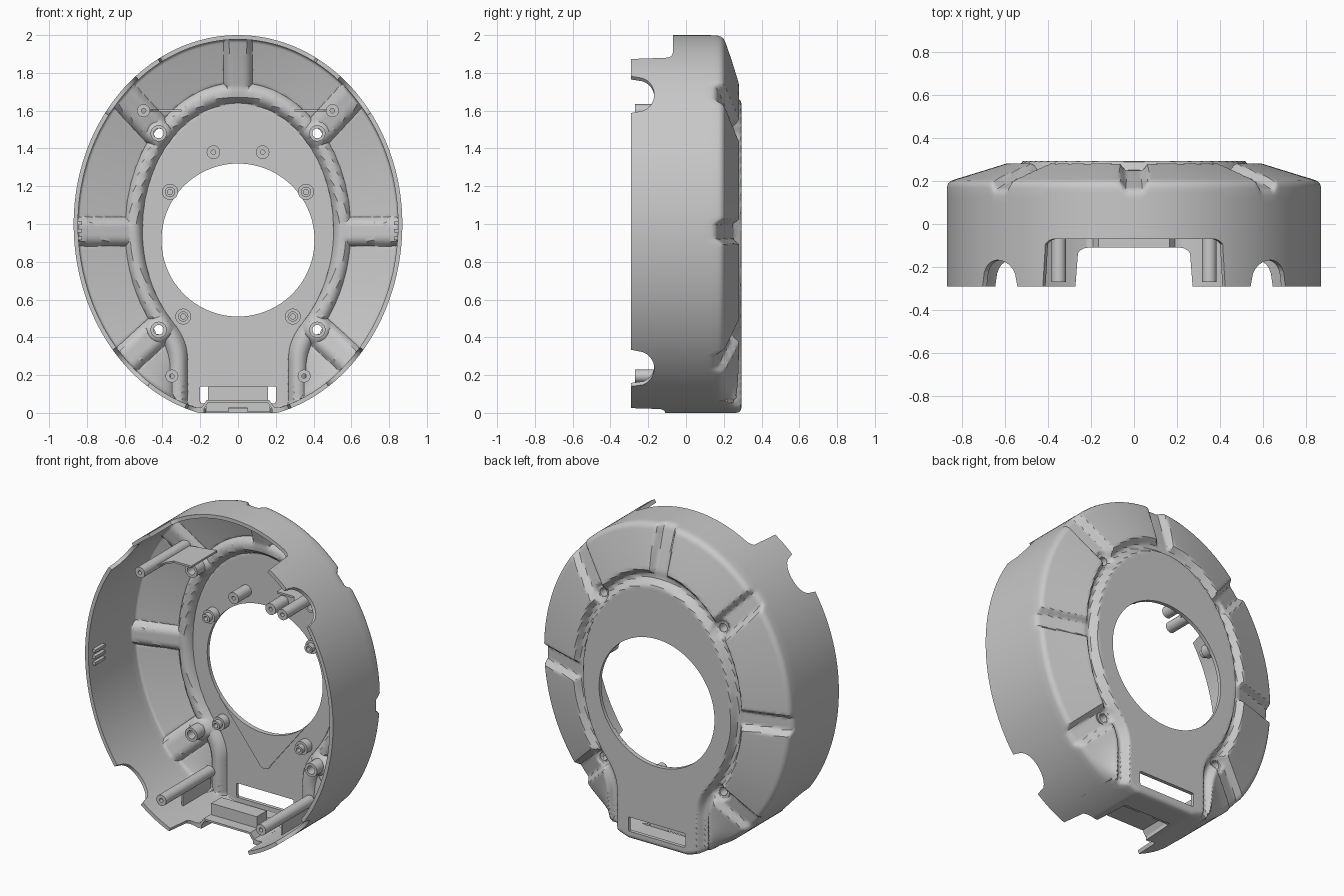
import bpy, bmesh, math
from mathutils import Vector

if "Cube" in bpy.data.objects:
    bpy.data.objects.remove(bpy.data.objects["Cube"], do_unlink=True)

grey = bpy.data.materials.new("plain grey")
grey.use_nodes = True
COLOUR = (0.58, 0.58, 0.58, 1)
grey.diffuse_color = COLOUR
grey.node_tree.nodes["Principled BSDF"].inputs["Base Color"].default_value = COLOUR

HOLE_Z, HOLE_R = 0.915, 0.405
FRONT = -0.29
SCREWS = [(sx * 0.42, z) for sx in (-1, 1) for z in (0.44, 1.48)]


def to_object(name, bm):
    mesh = bpy.data.meshes.new(name)
    bm.to_mesh(mesh)
    bm.free()
    mesh.materials.append(grey)
    ob = bpy.data.objects.new(name, mesh)
    bpy.context.collection.objects.link(ob)
    return ob


def finish(name, bm):
    bmesh.ops.recalc_face_normals(bm, faces=bm.faces)
    return to_object(name, bm)


def smooth(ob, angle=30):
    bpy.ops.object.select_all(action="DESELECT")
    ob.select_set(True)
    bpy.context.view_layer.objects.active = ob
    bpy.ops.object.shade_smooth_by_angle(angle=math.radians(angle))


def prism(bm, pts, axis, lo, hi):
    """Extrude a 2D outline along one axis; the other two axes keep their order."""
    def place(p, h):
        v = list(p)
        v.insert(axis, h)
        return bm.verts.new(v)
    a, b = [[place(p, h) for p in pts] for h in (lo, hi)]
    n = len(pts)
    bm.faces.new(a[::-1])
    bm.faces.new(b)
    for i in range(n):
        bm.faces.new((a[i], a[(i + 1) % n], b[(i + 1) % n], b[i]))


def box(bm, x, y, z):
    prism(bm, [(x[0], y[0]), (x[1], y[0]), (x[1], y[1]), (x[0], y[1])], 2, *z)


def tube(name, x, z, y0, y1, r, ri, n=28):
    """Hollow screw post along y."""
    bm = bmesh.new()
    rings = [[bm.verts.new((x + q * math.cos(math.tau * i / n), y, z + q * math.sin(math.tau * i / n)))
              for i in range(n)] for q, y in ((r, y0), (r, y1), (ri, y1), (ri, y0))]
    for k in range(4):
        a, b = rings[k], rings[(k + 1) % 4]
        for i in range(n):
            j = (i + 1) % n
            bm.faces.new((a[i], a[j], b[j], b[i]))
    smooth(finish(name, bm))


def step(a, b, v):
    t = min(1, max(0, (v - a) / (b - a)))
    return t * t * (3 - 2 * t)


def fillet(r, d):
    """Drop of a rounded edge of radius r at distance d from it."""
    return r - math.sqrt(r * r - (r - d) ** 2) if d < r else 0


# Radial grooves between the raised panels (right half, mirrored through |x|)
GROOVES = [(Vector(a), Vector(b), w) for a, b, w in (
    ((0, 1.6), (0, 2.1), 0.035), ((0.5, 0.96), (0.95, 0.96), 0.035),
    ((0.42, 1.48), (0.68, 1.76), 0.04), ((0.42, 0.44), (0.68, 0.20), 0.04))]


def groove_distance(p):
    best = 9
    for a, b, w in GROOVES:
        t = min(1, max(0, (p - a).dot(b - a) / (b - a).length_squared))
        best = min(best, (p - a - (b - a) * t).length - w)
    return best


def back_height(x, z):
    """Depth of the outer back surface at a point."""
    p = Vector((abs(x), z))
    plate = (math.hypot(x / 0.515, (z - 0.97) / 0.675) - 1) * 0.56
    neck = max(abs(x) - 0.275, z - 0.6)
    h = max(0, 0.08 - abs(plate - neck)) / 0.08
    plate = min(plate, neck) - h * h * 0.02
    rim = max(0, min((1 - math.hypot(x / 0.87, (z - 1) / (1 if z > 1 else 1.03))) * 0.93, z))
    out = max(0, plate - 0.07)
    slope = 0.286 - 0.09 * out / (out + rim + 1e-6)
    panel = step(0, 0.035, min(plate - 0.05, groove_distance(p)))
    y = slope - 0.038 * (1 - panel)
    y += (0.293 - y) * step(0.035, 0, plate)
    for sx, sz in SCREWS:
        y -= 0.02 * step(0.06, 0.035, math.hypot(x - sx, z - sz))
    return y - fillet(0.028, rim)


def front_edge(x, z):
    """Depth of the wall's front edge, with its cutaways and notches."""
    x = abs(x)
    if z > 1 and x < 0.42:
        return -0.07 - fillet(0.05, 0.42 - x)
    if z < 0.1 and x < 0.17:
        return 0.12
    if z < 0.1 and x < 0.28:
        return -0.11 - fillet(0.06, 0.28 - x)
    for c in (0.235, 1.685):
        if abs(z - c) < 0.092:
            return max(FRONT, -0.26 + math.sqrt(0.092 ** 2 - (z - c) ** 2))
    return FRONT


# Shell: back surface and side wall in one sheet
SEG, RINGS, WALL = 420, 52, 10
bm = bmesh.new()
grid = []
for i in range(RINGS + 1):
    t = 1 - (1 - i / RINGS) ** 1.3
    row = []
    for j in range(SEG):
        a = math.tau * j / SEG
        s, c = math.sin(a), math.cos(a)
        ox, oz = 0.87 * s, max(0, 1 + (1 if c > 0 else 1.03) * c)
        x = HOLE_R * s * (1 - t) + ox * t
        z = (HOLE_Z + HOLE_R * c) * (1 - t) + oz * t
        row.append(bm.verts.new((x, back_height(x, z), z)))
    grid.append(row)
rim_row = [v.co.copy() for v in grid[-1]]
for i in range(1, WALL + 1):
    grid.append([bm.verts.new((p.x, p.y + (front_edge(p.x, p.z) - p.y) * i / WALL, p.z)) for p in rim_row])
for a, b in zip(grid, grid[1:]):
    for j in range(SEG):
        k = (j + 1) % SEG
        bm.faces.new((a[j], b[j], b[k], a[k]))


def pierce(inside, snap):
    """Remove the back faces in a region and move the new edge onto its outline."""
    doomed = [f for f in bm.faces
              if f.calc_center_median().y > 0.15 and inside(*f.calc_center_median().xz)]
    edge = {v for f in doomed for v in f.verts}
    bmesh.ops.delete(bm, geom=doomed, context="FACES")
    for v in edge:
        if v.is_valid:
            x, z = snap(v.co.x, v.co.z)
            v.co = (x, back_height(x, z), z)


def round_snap(cx, cz, r):
    def snap(x, z):
        d = math.hypot(x - cx, z - cz)
        return cx + (x - cx) * r / d, cz + (z - cz) * r / d
    return snap


def slot_snap(x, z):
    ends = [(abs(abs(x) - 0.2), (math.copysign(0.2, x), z)),
            (abs(z - 0.05), (x, 0.05)), (abs(z - 0.14), (x, 0.14))]
    return min(ends)[1]


# Screw holes and the port slot in the back
for cx, cz in SCREWS:
    pierce(lambda x, z: math.hypot(x - cx, z - cz) < 0.027, round_snap(cx, cz, 0.027))
pierce(lambda x, z: abs(x) < 0.2 and 0.05 < z < 0.14, slot_snap)
shell = to_object("shell", bm)
solid = shell.modifiers.new("thickness", "SOLIDIFY")
solid.thickness, solid.offset = 0.023, -1
bpy.context.view_layer.objects.active = shell
bpy.ops.object.modifier_apply(modifier="thickness")
smooth(shell, 35)

# Screw posts, bosses, fins and ribs, on both sides
for side, sx in (("left", 1), ("right", -1)):
    for name, x, z, y0, y1, r, ri in (
            ("upper_post", 0.5, 1.6, -0.27, 0.19, 0.034, 0.012),
            ("lower_post", 0.35, 0.195, -0.27, 0.22, 0.034, 0.012),
            ("upper_socket", 0.42, 1.48, 0.13, 0.225, 0.043, 0.026),
            ("lower_socket", 0.42, 0.44, 0.13, 0.225, 0.043, 0.026),
            ("top_boss", 0.13, 1.38, 0.14, 0.275, 0.036, 0.012),
            ("middle_boss", 0.36, 1.17, 0.22, 0.275, 0.042, 0.02),
            ("middle_boss_tip", 0.36, 1.17, 0.19, 0.23, 0.027, 0.014),
            ("bottom_boss", 0.29, 0.51, 0.22, 0.275, 0.042, 0.02),
            ("bottom_boss_tip", 0.29, 0.51, 0.19, 0.23, 0.027, 0.014)):
        tube(f"{side}_{name}", sx * x, z, y0, y1, r, ri)
    bm = bmesh.new()
    fin = [(0.475, -0.18), (0.45, -0.08), (0.42, -0.04), (0.3, -0.04), (0.3, 0.22), (0.475, 0.18)]
    prism(bm, [(sx * x, y) for x, y in fin], 2, 1.595, 1.607)
    finish(f"{side}_upper_fin", bm)
    bm = bmesh.new()
    box(bm, sorted((sx * 0.344, sx * 0.356)), (-0.06, 0.22), (0.06, 0.165))
    finish(f"{side}_lower_fin", bm)
    bm = bmesh.new()
    for z in (0.925, 0.965, 1.005):
        box(bm, sorted((sx * 0.825, sx * 0.855)), (-0.25, -0.15), (z - 0.009, z + 0.009))
    finish(f"{side}_grip_ribs", bm)

# Thin tapered plate under the round opening
bm = bmesh.new()
arc = [math.radians(-51 + 102 * i / 24) for i in range(25)]
plate = [(HOLE_R * math.sin(a), HOLE_Z - HOLE_R * math.cos(a)) for a in arc]
plate += [(0.05, 0.325), (0.03, 0.295), (0, 0.283), (-0.03, 0.295), (-0.05, 0.325)]
prism(bm, plate, 1, 0.263, 0.272)
finish("tapered_plate", bm)

# Raised port bridge on the floor, with a crossbar behind it
bm = bmesh.new()
top = [(-0.22, 0.028), (-0.19, 0.032), (-0.165, 0.068), (0.165, 0.068), (0.19, 0.032), (0.22, 0.028)]
low = [(x * 0.95, z - 0.012) for x, z in reversed(top)]
prism(bm, top + low, 1, -0.11, 0.12)
finish("port_bridge", bm)
bm = bmesh.new()
box(bm, (-0.16, 0.16), (-0.04, 0.06), (0.06, 0.14))
finish("port_crossbar", bm)
bm = bmesh.new()
for x0, x1, z0 in ((-0.17, -0.05, 0.005), (-0.05, 0.05, 0.025), (0.05, 0.17, 0.005)):
    box(bm, (x0, x1), (0.1, 0.12), (z0, 0.06))
finish("port_back", bm)
